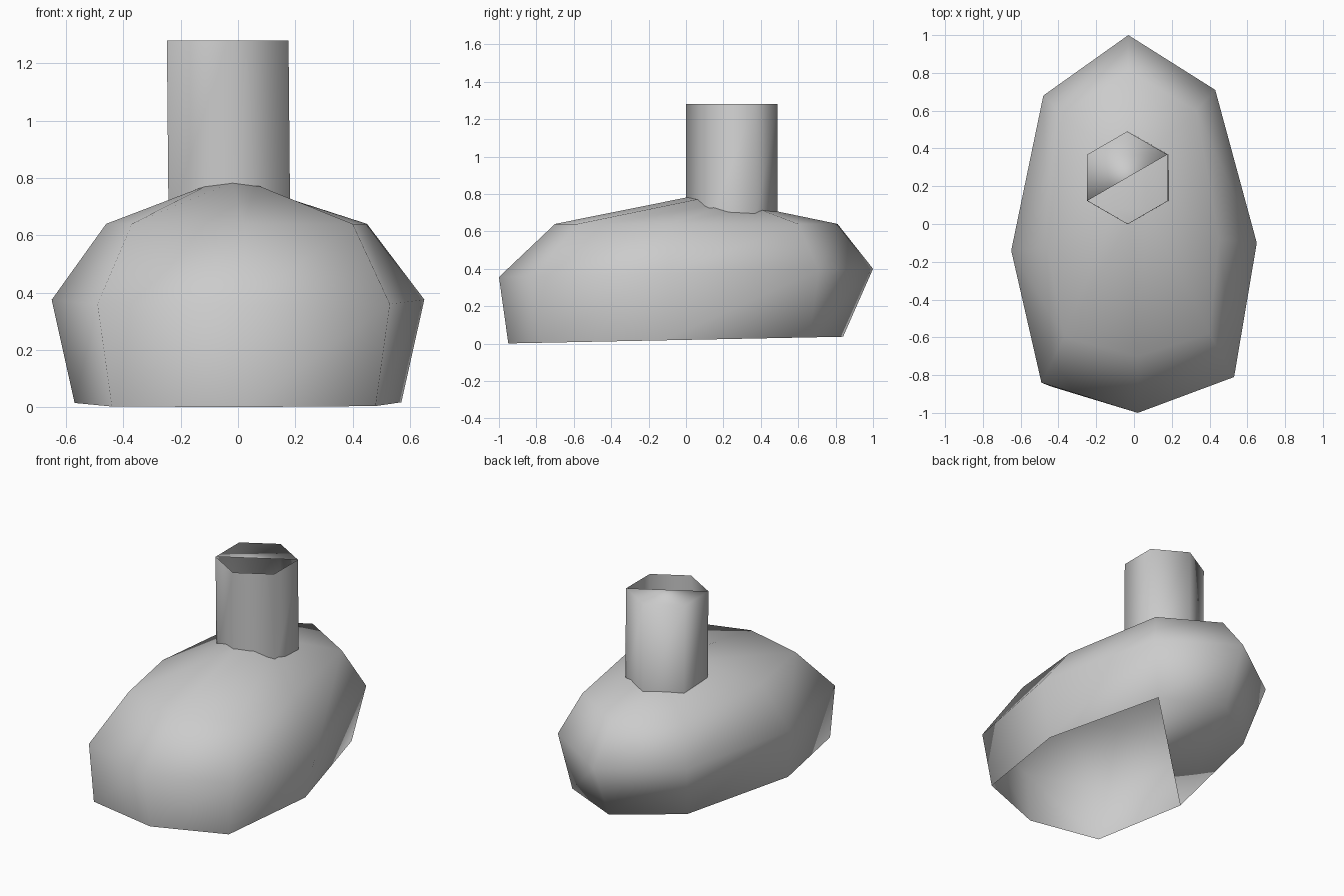
import bpy
import bmesh
from math import sin, cos, pi

# Remove the default cube
default_cube = bpy.data.objects.get("Cube")
if default_cube:
    bpy.data.objects.remove(default_cube, do_unlink=True)

# Single plain grey
GREY = (0.6, 0.6, 0.6, 1.0)
grey = bpy.data.materials.new("plain_grey")
grey.use_nodes = True
grey.diffuse_color = GREY
for node in grey.node_tree.nodes:
    if node.type == "BSDF_PRINCIPLED":
        node.inputs["Base Color"].default_value = GREY
        node.inputs["Roughness"].default_value = 0.6


def add_ring(bm, outline, height, tilt):
    """Closed ring of vertices; its height rises with y by the tilt."""
    return [bm.verts.new((x, y, height + tilt * y)) for x, y in outline]


def bridge(bm, lower, upper):
    """Wall of quads between two rings that run counterclockwise."""
    count = len(lower)
    for i in range(count):
        j = (i + 1) % count
        bm.faces.new((lower[i], lower[j], upper[j], upper[i]))


def finish(bm, name):
    """Turn the bmesh into a smooth shaded grey object."""
    for face in bm.faces:
        face.smooth = True
    mesh = bpy.data.meshes.new(name)
    bm.to_mesh(mesh)
    bm.free()
    mesh.materials.append(grey)
    obj = bpy.data.objects.new(name, mesh)
    bpy.context.scene.collection.objects.link(obj)
    return obj


# Eight-sided outlines, counterclockwise from the front point
base_outline = [(.03, -.95), (.48, -.78), (.57, -.12), (.36, .66),
                (-.03, .84), (-.4, .56), (-.57, -.24), (-.44, -.86)]
waist_outline = [(.02, -1), (.53, -.81), (.65, -.1), (.43, .71),
                 (-.03, 1), (-.48, .68), (-.65, -.14), (-.49, -.84)]
shoulder_outline = [(.02, -.7), (.4, -.58), (.45, -.08), (.33, .6),
                    (-.03, .81), (-.38, .58), (-.46, -.12), (-.37, -.6)]
crown_outline = [(-.02 + .12 * sin(k * pi / 4), .22 - .2 * cos(k * pi / 4))
                 for k in range(8)]

# Body: stacked rings, closed crown, underside covered only at the back left
bm = bmesh.new()
rings = [add_ring(bm, base_outline, .02, .02),
         add_ring(bm, waist_outline, .378, .022),
         add_ring(bm, shoulder_outline, .64, 0),
         add_ring(bm, crown_outline, .788, -.16)]
for lower, upper in zip(rings, rings[1:]):
    bridge(bm, lower, upper)
bm.faces.new(rings[-1])
bm.faces.new(list(reversed(rings[0][3:7])))
finish(bm, "body")

# Neck: six-sided tube, its top half covered at the back left
bm = bmesh.new()


def hexagon(center_x):
    return [(center_x + .245 * sin(k * pi / 3), .245 - .245 * cos(k * pi / 3))
            for k in range(6)]


neck_bottom = add_ring(bm, hexagon(-.03), .64, 0)
neck_top = add_ring(bm, hexagon(-.036), 1.28, 0)
bridge(bm, neck_bottom, neck_top)
bm.faces.new(neck_top[2:6])
finish(bm, "neck")
